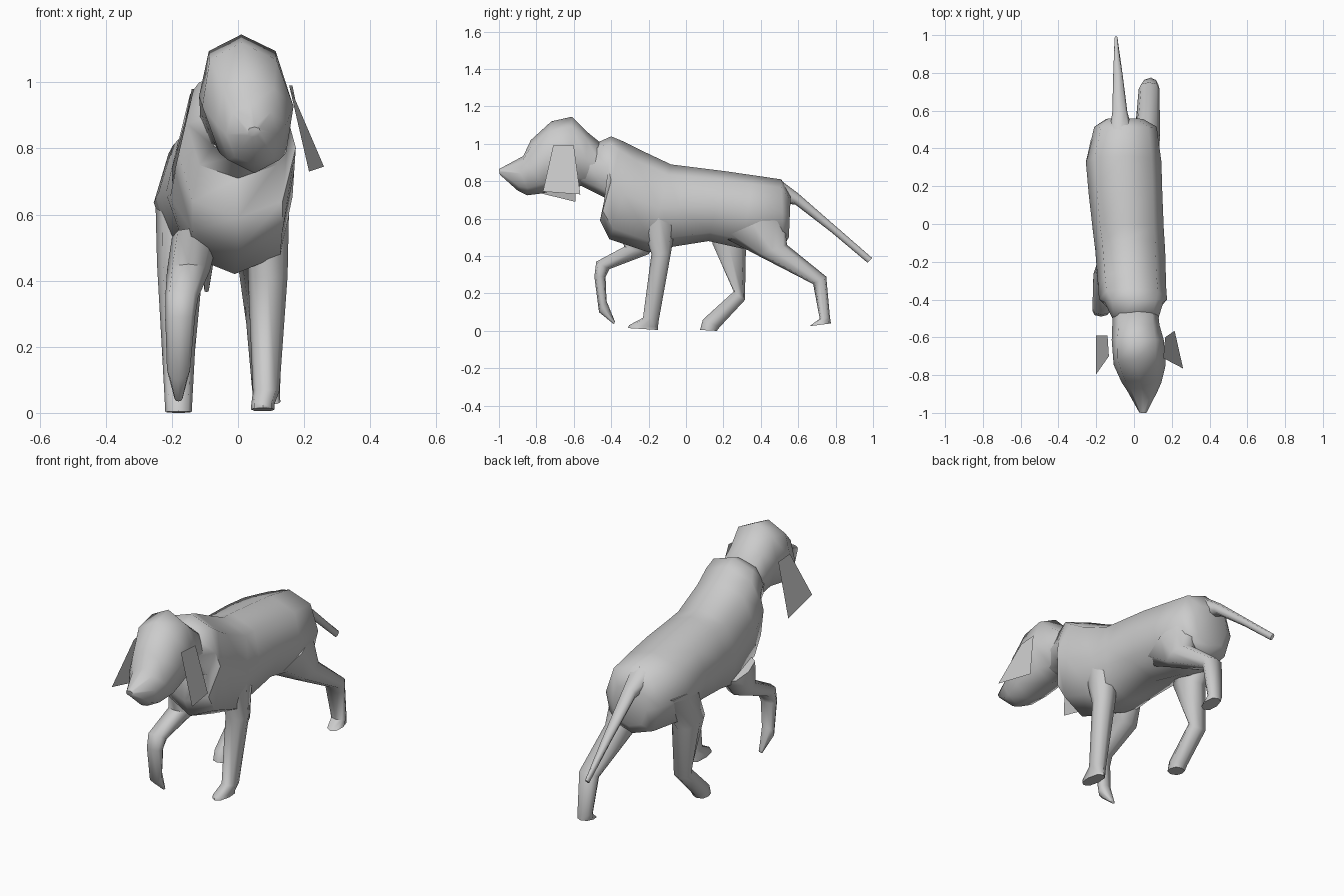
import bpy, bmesh, math
from mathutils import Vector


def finish(name, bm):
    bmesh.ops.recalc_face_normals(bm, faces=bm.faces)
    me = bpy.data.meshes.new(name)
    bm.to_mesh(me)
    bm.free()
    ob = bpy.data.objects.new(name, me)
    bpy.context.collection.objects.link(ob)
    bpy.ops.object.select_all(action='DESELECT')
    ob.select_set(True)
    bpy.context.view_layer.objects.active = ob
    bpy.ops.object.shade_smooth_by_angle(angle=math.radians(60))
    return ob


def loft(name, rings, power=1.0, sides=8):
    """Each ring: (x1, y1, z1), (x2, y2, z2) are opposite points, then half width in x."""
    bm = bmesh.new()
    loops = []
    for a, b, w in rings:
        a, b = Vector(a), Vector(b)
        mid, half = (a + b) / 2, (a - b) / 2
        loop = []
        for i in range(sides):
            t = 2 * math.pi * i / sides
            c, s = math.cos(t), math.sin(t)
            c = math.copysign(abs(c) ** power, c)
            s = math.copysign(abs(s) ** power, s)
            loop.append(bm.verts.new(mid + half * c + Vector((w * s, 0, 0))))
        loops.append(loop)
    for p, q in zip(loops, loops[1:]):
        for i in range(sides):
            j = (i + 1) % sides
            bm.faces.new((p[i], p[j], q[j], q[i]))
    bm.faces.new(loops[0])
    bm.faces.new(loops[-1])
    return finish(name, bm)


def flap(name, pts):
    bm = bmesh.new()
    bm.faces.new([bm.verts.new(p) for p in pts])
    return finish(name, bm)


def limb(name, rows):
    """Rows: x, y1, z1, y2, z2, half width."""
    return loft(name, [((x, y1, z1), (x, y2, z2), w) for x, y1, z1, y2, z2, w in rows], 0.85)


# torso, chest to rump
loft("torso", [
    ((0.01, -0.49, 1.00), (0.01, -0.57, 0.78), 0.11),
    ((0.00, -0.40, 1.04), (0.00, -0.43, 0.71), 0.155),
    ((-0.01, -0.34, 1.015), (0.00, -0.46, 0.59), 0.18),
    ((-0.02, -0.25, 0.97), (0.00, -0.41, 0.49), 0.18),
    ((-0.03, -0.08, 0.89), (-0.01, -0.20, 0.42), 0.185),
    ((-0.04, 0.00, 0.88), (-0.02, -0.07, 0.45), 0.188),
    ((-0.05, 0.20, 0.855), (-0.04, 0.12, 0.48), 0.195),
    ((-0.06, 0.36, 0.832), (-0.05, 0.30, 0.44), 0.2),
    ((-0.05, 0.51, 0.81), (-0.04, 0.52, 0.45), 0.165),
    ((-0.06, 0.56, 0.73), (-0.04, 0.55, 0.50), 0.10),
], 0.8)

# head, nose to neck
loft("head", [
    ((0.05, -1.00, 0.865), (0.045, -0.995, 0.835), 0.02),
    ((0.04, -0.87, 0.935), (0.05, -0.90, 0.75), 0.08),
    ((0.03, -0.83, 1.02), (0.05, -0.85, 0.725), 0.105),
    ((0.01, -0.72, 1.12), (0.05, -0.77, 0.735), 0.138),
    ((0.01, -0.61, 1.145), (0.03, -0.62, 0.77), 0.138),
    ((0.01, -0.53, 1.065), (0.01, -0.54, 0.775), 0.125),
    ((0.01, -0.45, 1.00), (0.00, -0.44, 0.74), 0.12),
], 0.9)

# hanging ears
flap("right_ear", [(0.155, -0.71, 0.99), (0.165, -0.60, 0.99),
                   (0.215, -0.565, 0.73), (0.26, -0.765, 0.745)])
flap("left_ear", [(-0.133, -0.70, 0.98), (-0.14, -0.59, 0.98),
                  (-0.2, -0.59, 0.69), (-0.2, -0.795, 0.74)])

# tail
limb("tail", [
    (-0.07, 0.50, 0.81, 0.54, 0.68, 0.055),
    (-0.075, 0.60, 0.735, 0.585, 0.675, 0.04),
    (-0.085, 0.80, 0.56, 0.78, 0.525, 0.025),
    (-0.095, 0.995, 0.39, 0.97, 0.365, 0.008),
])

# planted foreleg
limb("right_front_leg", [
    (0.09, -0.26, 0.65, -0.04, 0.65, 0.065),
    (0.09, -0.185, 0.41, -0.08, 0.42, 0.06),
    (0.085, -0.23, 0.07, -0.145, 0.06, 0.04),
    (0.075, -0.305, 0.03, -0.15, 0.02, 0.035),
    (0.075, -0.31, 0.015, -0.15, 0.005, 0.035),
])
# raised foreleg
limb("left_front_leg", [
    (-0.13, -0.36, 0.56, -0.14, 0.50, 0.07),
    (-0.15, -0.33, 0.45, -0.20, 0.41, 0.065),
    (-0.17, -0.48, 0.37, -0.41, 0.33, 0.05),
    (-0.175, -0.49, 0.29, -0.43, 0.29, 0.045),
    (-0.18, -0.465, 0.10, -0.425, 0.16, 0.035),
    (-0.18, -0.385, 0.035, -0.38, 0.05, 0.012),
])
# forward hind leg
limb("left_hind_leg", [
    (-0.17, 0.20, 0.65, 0.48, 0.65, 0.08),
    (-0.175, 0.14, 0.47, 0.32, 0.43, 0.07),
    (-0.18, 0.255, 0.21, 0.315, 0.165, 0.05),
    (-0.18, 0.09, 0.06, 0.18, 0.02, 0.042),
    (-0.18, 0.075, 0.005, 0.165, 0.0, 0.04),
])
# trailing hind leg
limb("right_hind_leg", [
    (0.05, 0.52, 0.64, 0.20, 0.50, 0.08),
    (0.07, 0.54, 0.46, 0.38, 0.405, 0.068),
    (0.08, 0.75, 0.29, 0.68, 0.25, 0.055),
    (0.085, 0.77, 0.07, 0.715, 0.065, 0.042),
    (0.09, 0.775, 0.04, 0.66, 0.025, 0.038),
])
